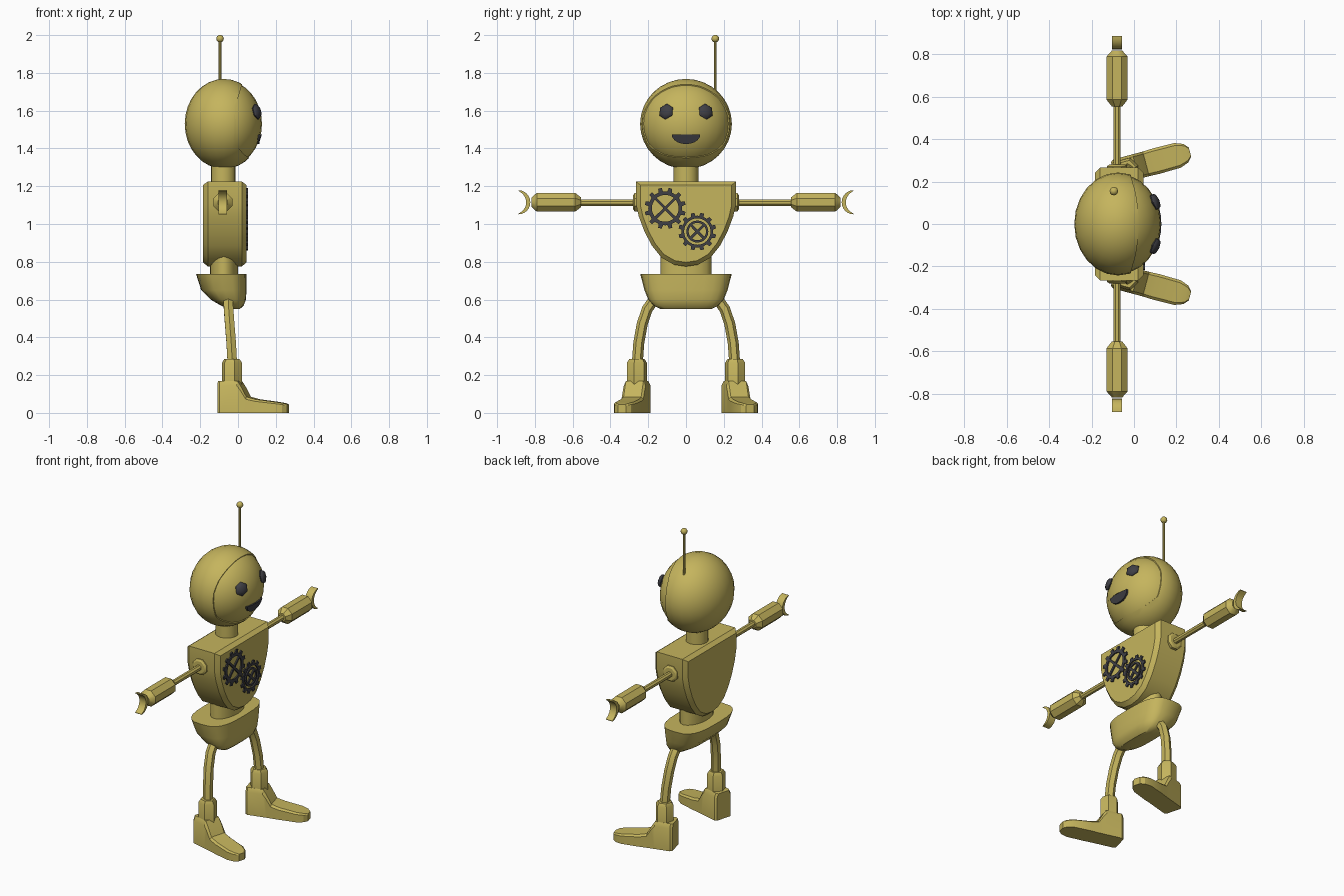
import bpy, bmesh, math
from mathutils import Vector, Matrix

if "Cube" in bpy.data.objects:
    bpy.data.objects.remove(bpy.data.objects["Cube"])

def material(name, rgb):
    m = bpy.data.materials.new(name)
    m.diffuse_color = (*rgb, 1)
    m.use_nodes = True
    m.node_tree.nodes["Principled BSDF"].inputs["Base Color"].default_value = m.diffuse_color
    return m

GOLD = material("brass yellow", (0.56, 0.46, 0.11))
DARK = material("dark grey", (0.05, 0.05, 0.06))

def finish(name, bm, mat, angle=35):
    bmesh.ops.recalc_face_normals(bm, faces=bm.faces)
    me = bpy.data.meshes.new(name)
    bm.to_mesh(me)
    bm.free()
    me.materials.append(mat)
    ob = bpy.data.objects.new(name, me)
    bpy.context.collection.objects.link(ob)
    smooth(ob, angle)
    return ob

def smooth(ob, angle):
    bpy.ops.object.select_all(action='DESELECT')
    ob.select_set(True)
    bpy.context.view_layer.objects.active = ob
    bpy.ops.object.shade_smooth_by_angle(angle=math.radians(angle))

def loft(name, rings, mat=GOLD, angle=35):
    """Skin a list of equal-length closed rings and cap both ends."""
    bm = bmesh.new()
    vs = [[bm.verts.new(p) for p in r] for r in rings]
    n = len(rings[0])
    for a, b in zip(vs, vs[1:]):
        for i in range(n):
            j = (i + 1) % n
            bm.faces.new((a[i], a[j], b[j], b[i]))
    bm.faces.new(vs[0][::-1])
    bm.faces.new(vs[-1])
    return finish(name, bm, mat, angle)

def ball(name, centre, radii, seg, rings, mat=GOLD, rot=None, angle=35):
    bm = bmesh.new()
    bmesh.ops.create_uvsphere(bm, u_segments=seg, v_segments=rings, radius=1)
    m = Matrix.Translation(centre) @ (rot or Matrix()) @ Matrix.Diagonal((*radii, 1))
    bmesh.ops.transform(bm, matrix=m, verts=bm.verts)
    return finish(name, bm, mat, angle)

def circle(n, off=0.0):
    return [(math.cos(2 * math.pi * (i + off) / n), math.sin(2 * math.pi * (i + off) / n)) for i in range(n)]

def turned_z(name, x, y, stations, n, off=0.0, sy=1.0, mat=GOLD):
    return loft(name, [[(x + r * c, y + r * sy * s, z) for c, s in circle(n, off)] for z, r in stations], mat)

def turned_y(name, x, z, side, stations, n, off=0.0):
    return loft(name, [[(x + r * c, side * y, z + r * s) for c, s in circle(n, off)] for y, r in stations])

# Head: outer shell cut away along a curved seam, with the face just inside it
HC, HR = Vector((-0.075, 0, 1.53)), Vector((0.207, 0.243, 0.238))
shell = ball("head_shell", HC, HR, 24, 16)
seam = [(0.05, 1.80), (0.02, 1.735), (-0.005, 1.65), (-0.015, 1.58), (-0.012, 1.42),
        (0.03, 1.37), (0.08, 1.335), (0.3, 1.25), (0.3, 1.80)]
cutter = loft("seam_cutter", [[(x, y, z) for x, z in seam] for y in (-0.4, 0.4)])
cutter.hide_render = True
mod = shell.modifiers.new("seam", 'BOOLEAN')
mod.operation, mod.object, mod.solver = 'DIFFERENCE', cutter, 'EXACT'
bpy.context.view_layer.objects.active = shell
bpy.ops.object.modifier_apply(modifier=mod.name)
bpy.data.objects.remove(cutter)
smooth(shell, 35)
ball("face", HC, HR * 0.975, 24, 16)

def face_x(y, z, lift=0.0):
    k = 1 - (y / HR.y) ** 2 - ((z - HC.z) / HR.z) ** 2
    return HC.x + HR.x * 0.975 * math.sqrt(max(k, 0)) + lift

# Eyes: flattened six-sided domes lying on the face
for s, label in ((1, "left"), (-1, "right")):
    p = Vector((face_x(0.105, 1.595), s * 0.105, 1.595))
    d = p - HC
    normal = Vector((d.x / HR.x ** 2, d.y / HR.y ** 2, d.z / HR.z ** 2))
    ball(label + "_eye", p, (0.043, 0.043, 0.02), 6, 6, DARK,
         normal.to_track_quat('Z', 'Y').to_matrix().to_4x4(), 50)

# Mouth: half-round plate following the face
arc = [(0.076 * math.cos(a), 1.475 - 0.052 * math.sin(a)) for a in [math.pi * i / 10 for i in range(11)]]
arc += [(y, 1.475) for y in (-0.04, 0, 0.04)]
loft("mouth", [[(face_x(y, z, l), y, z) for y, z in arc] for l in (-0.015, 0.008)], DARK)

# Antenna
turned_z("antenna_rod", -0.095, 0.155, [(1.68, 0.007), (1.985, 0.007)], 8)
ball("antenna_tip", (-0.095, 0.155, 1.981), (0.02, 0.02, 0.02), 12, 8)

# Neck and waist
turned_z("neck", -0.078, 0, [(1.2, 0.066), (1.34, 0.066)], 16)
turned_z("waist", -0.075, 0, [(0.71, 0.074), (0.9, 0.074)], 20, sy=1.82)

# Torso: shield outline with bevelled front and back
half = [(0.266, 1.225), (0.266, 1.11), (0.25, 1.04), (0.22, 0.96), (0.18, 0.885), (0.13, 0.822), (0.065, 0.785)]
shield = half + [(0, 0.775)] + [(-y, z) for y, z in half[::-1]]
loft("torso", [[(x, y * k, 1.02 + (z - 1.02) * k) for y, z in shield]
               for x, k in ((-0.185, 0.91), (-0.16, 1), (0.02, 1), (0.045, 0.91))], angle=28)

# Pelvis: bowl with a flatter front, narrowing to a flat base
def squircle(z, x0, x1, hy, p=0.65):
    pts = []
    for c, s in circle(24):
        pts.append(((x0 + x1) / 2 + (x1 - x0) / 2 * math.copysign(abs(c) ** p, c),
                    hy * math.copysign(abs(s) ** p, s), z))
    return pts
loft("pelvis", [squircle(*r) for r in ((0.55, -0.05, 0.01, 0.135), (0.568, -0.09, 0.03, 0.172),
     (0.6, -0.145, 0.042, 0.2), (0.65, -0.195, 0.045, 0.22), (0.735, -0.222, 0.045, 0.242))])

# Gears on the chest
def gear(name, y, z, radius, inner, teeth, rings, spoke):
    bm = bmesh.new()
    x0, x1 = 0.043, 0.053
    def slab(pts):
        a = [bm.verts.new((x0, *p)) for p in pts]
        b = [bm.verts.new((x1, *p)) for p in pts]
        n = len(pts)
        for i in range(n):
            bm.faces.new((a[i], a[(i + 1) % n], b[(i + 1) % n], b[i]))
        bm.faces.new(a[::-1])
        bm.faces.new(b)
    def bar(angle, r0, r1, w):
        c, s = math.cos(angle), math.sin(angle)
        slab([(y + r * c - t * s, z + r * s + t * c) for r, t in ((r0, -w), (r1, -w * 0.8), (r1, w * 0.8), (r0, w))])
    for r0, r1 in rings:
        n = 32
        loops = [[bm.verts.new((x, y + r * c, z + r * s)) for c, s in circle(n)]
                 for x, r in ((x0, r0), (x0, r1), (x1, r1), (x1, r0))]
        for k in range(4):
            a, b = loops[k], loops[(k + 1) % 4]
            for i in range(n):
                bm.faces.new((a[i], a[(i + 1) % n], b[(i + 1) % n], b[i]))
    for i in range(teeth):
        bar(2 * math.pi * (i + 0.5) / teeth, inner, radius, 0.012)
    for i in range(2):
        bar(math.pi / 4 + i * math.pi / 2, -spoke, spoke, 0.008)
    finish(name, bm, DARK)

gear("large_gear", -0.11, 1.083, 0.109, 0.085, 12, [(0.071, 0.09)], 0.075)
gear("small_gear", 0.06, 0.96, 0.1, 0.08, 12, [(0.07, 0.084), (0.046, 0.058)], 0.05)

for s, label in ((1, "left"), (-1, "right")):
    # Shoulder, arm and forearm
    turned_y(label + "_shoulder", -0.08, 1.115, s, [(0.24, 0.052), (0.272, 0.052), (0.28, 0.04)], 8, 0.5)
    turned_y(label + "_upper_arm", -0.08, 1.113, s, [(0.26, 0.018), (0.57, 0.018)], 8, 0.5)
    turned_y(label + "_forearm", -0.08, 1.115, s, [(0.555, 0.027), (0.587, 0.054), (0.79, 0.054), (0.818, 0.027)], 8, 0.5)
    # Claw hand: crescent open outward
    rings = []
    for i in range(13):
        a = math.radians(90 + 15 * i)
        t = 0.003 + 0.019 * math.sin(a - math.pi / 2) ** 0.7 if 0 < i < 12 else 0.003
        rings.append([(x, s * (0.888 + r * math.cos(a)), 1.115 + r * math.sin(a))
                      for x, r in ((-0.103, 0.064), (-0.057, 0.064), (-0.057, 0.064 - t), (-0.103, 0.064 - t))])
    loft(label + "_claw", rings)
    # Leg: curved six-sided tube
    path = [Vector(p) for p in ((-0.05, 0.12, 0.635), (-0.052, 0.165, 0.605), (-0.05, 0.205, 0.55),
            (-0.044, 0.232, 0.47), (-0.036, 0.25, 0.37), (-0.03, 0.258, 0.26))]
    rings = []
    for i, p in enumerate(path):
        t = (path[min(i + 1, 5)] - path[max(i - 1, 0)]).normalized()
        v = Vector((1, 0, 0)).cross(t).normalized()
        u = t.cross(v)
        rings.append([(q.x, s * q.y, q.z) for q in (p + 0.029 * (c * u + w * v) for c, w in circle(6, 0.5))])
    loft(label + "_leg", rings)
    # Ankle block
    turned_z(label + "_ankle", -0.032, s * 0.26, [(0.15, 0.055), (0.265, 0.055), (0.285, 0.042)], 6, 0.25 * s)
    # Foot: side profile as sections from heel to toe, turned outward
    turn = math.radians(15)
    rings = []
    for l, w, h in ((-0.058, 0.05, 0.168), (-0.045, 0.06, 0.17), (0.05, 0.06, 0.17), (0.07, 0.06, 0.14),
                    (0.1, 0.06, 0.085), (0.15, 0.062, 0.072), (0.255, 0.06, 0.058), (0.295, 0.045, 0.052), (0.315, 0.022, 0.045)):
        sec = ((-w, 0), (w, 0), (w, h * 0.85), (w * 0.8, h), (-w * 0.8, h), (-w, h * 0.85))
        rings.append([(-0.04 + l * math.cos(turn) - v * math.sin(turn),
                       s * (0.258 + l * math.sin(turn) + v * math.cos(turn)), z) for v, z in sec])
    loft(label + "_foot", rings, angle=28)
